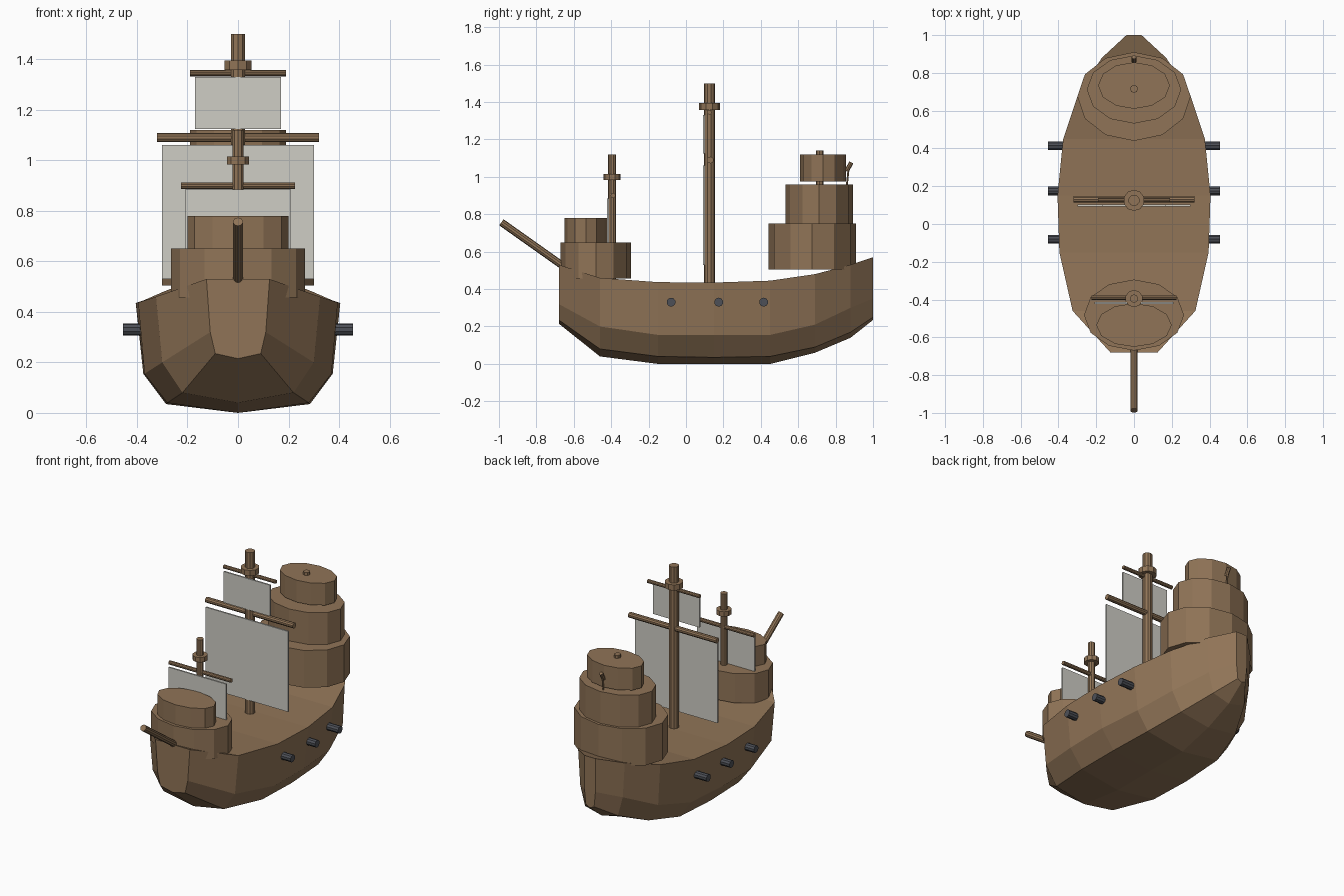
import bpy, bmesh
from mathutils import Vector

if "Cube" in bpy.data.objects:
    bpy.data.objects.remove(bpy.data.objects["Cube"])


def material(name, rgb):
    m = bpy.data.materials.new(name)
    m.diffuse_color = (*rgb, 1)
    m.use_nodes = True
    m.node_tree.nodes["Principled BSDF"].inputs["Base Color"].default_value = m.diffuse_color
    return m


WOOD = material("wood", (0.28, 0.175, 0.095))
CLOTH = material("sailcloth", (0.62, 0.61, 0.56))
IRON = material("iron", (0.075, 0.08, 0.095))


def finish(name, bm, mat):
    bmesh.ops.recalc_face_normals(bm, faces=bm.faces)
    me = bpy.data.meshes.new(name)
    bm.to_mesh(me)
    bm.free()
    me.materials.append(mat)
    ob = bpy.data.objects.new(name, me)
    bpy.context.collection.objects.link(ob)
    return ob


def rod(name, a, b, r, sides=10, mat=WOOD):
    a, b = Vector(a), Vector(b)
    bm = bmesh.new()
    bmesh.ops.create_cone(bm, cap_ends=True, segments=sides, radius1=r, radius2=r, depth=(b - a).length)
    ob = finish(name, bm, mat)
    ob.location = (a + b) / 2
    ob.rotation_euler = (b - a).to_track_quat('Z', 'Y').to_euler()
    return ob


def drum(name, y, rx, ry, z0, z1):
    ob = rod(name, (0, y, z0), (0, y, z1), 1, 12)
    ob.rotation_euler = (0, 0, 0)
    ob.scale = (rx, ry, 1)


def sail(name, y, half, z0, z1):
    bm = bmesh.new()
    bmesh.ops.create_cube(bm, size=1)
    ob = finish(name, bm, CLOTH)
    ob.location = (0, y, (z0 + z1) / 2)
    ob.scale = (2 * half, 0.01, z1 - z0)


# Hull stations: y, rail (x, z), side (x, z), chine (x, z), keel z
stations = [
    (-0.68, 0.125, 0.53, 0.11, 0.32, 0.09, 0.235, 0.215),
    (-0.46, 0.325, 0.46, 0.30, 0.20, 0.22, 0.08, 0.04),
    (-0.15, 0.395, 0.437, 0.37, 0.155, 0.28, 0.04, 0.0),
    (0.15, 0.405, 0.435, 0.375, 0.155, 0.285, 0.035, 0.0),
    (0.45, 0.375, 0.445, 0.35, 0.155, 0.27, 0.04, 0.0),
    (0.69, 0.295, 0.48, 0.28, 0.21, 0.21, 0.09, 0.06),
    (0.88, 0.17, 0.53, 0.155, 0.30, 0.12, 0.17, 0.14),
    (1.0, 0.04, 0.57, 0.04, 0.35, 0.03, 0.25, 0.235),
]
bm = bmesh.new()
rings = []
for y, x1, z1, x2, z2, x3, z3, k in stations:
    half = [(x1, z1), (x2, z2), (x3, z3)]
    pts = half + [(0, k)] + [(-x, z) for x, z in reversed(half)]
    rings.append([bm.verts.new((x, y, z)) for x, z in pts])
for a, b in zip(rings, rings[1:]):
    for i in range(7):
        j = (i + 1) % 7
        bm.faces.new((a[i], a[j], b[j], b[i]))
bm.faces.new(rings[0])
bm.faces.new(rings[-1])
finish("hull", bm, WOOD)

# Castles at bow and stern
drum("forecastle_lower", -0.482, 0.265, 0.188, 0.457, 0.65)
drum("forecastle_upper", -0.535, 0.20, 0.115, 0.65, 0.78)
drum("sterncastle_lower", 0.675, 0.30, 0.235, 0.505, 0.75)
drum("sterncastle_middle", 0.712, 0.25, 0.18, 0.75, 0.96)
drum("sterncastle_top", 0.733, 0.19, 0.123, 0.975, 1.12)
rod("sterncastle_peg", (0, 0.715, 0.95), (0, 0.715, 1.14), 0.021, 8)

# Stern lantern on a thin stem
rod("lantern_stem", (0, 0.86, 0.955), (0, 0.87, 1.05), 0.005, 6)
rod("lantern", (0, 0.858, 1.03), (0, 0.884, 1.077), 0.012, 8)

# Masts with crow's nests, and bowsprit
rod("main_mast", (0, 0.125, 0.42), (0, 0.125, 1.5), 0.03)
rod("main_crows_nest", (0, 0.125, 1.358), (0, 0.125, 1.395), 0.056)
rod("fore_mast", (0, -0.395, 0.45), (0, -0.395, 1.12), 0.022)
rod("fore_crows_nest", (0, -0.395, 0.983), (0, -0.395, 1.015), 0.046)
rod("bowsprit", (0, -0.60, 0.483), (0, -0.987, 0.757), 0.02)

# Yards and sails
for name, y, z, half, r in (("main", 0.13, 1.09, 0.32, 0.018),
                            ("top", 0.125, 1.345, 0.19, 0.012),
                            ("fore", -0.39, 0.90, 0.226, 0.013)):
    rod(name + "_yard", (-half, y, z), (half, y, z), r)
sail("main_sail", 0.097, 0.30, 0.53, 1.06)
sail("top_sail", 0.097, 0.17, 1.125, 1.33)
sail("fore_sail", -0.418, 0.21, 0.65, 0.885)

# Cannons on both sides
for side, s in (("right", 1), ("left", -1)):
    for i, y in enumerate((-0.08, 0.175, 0.415)):
        rod(f"cannon_{side}_{i + 1}", (s * 0.34, y, 0.33), (s * 0.455, y, 0.33), 0.024, 10, IRON)
